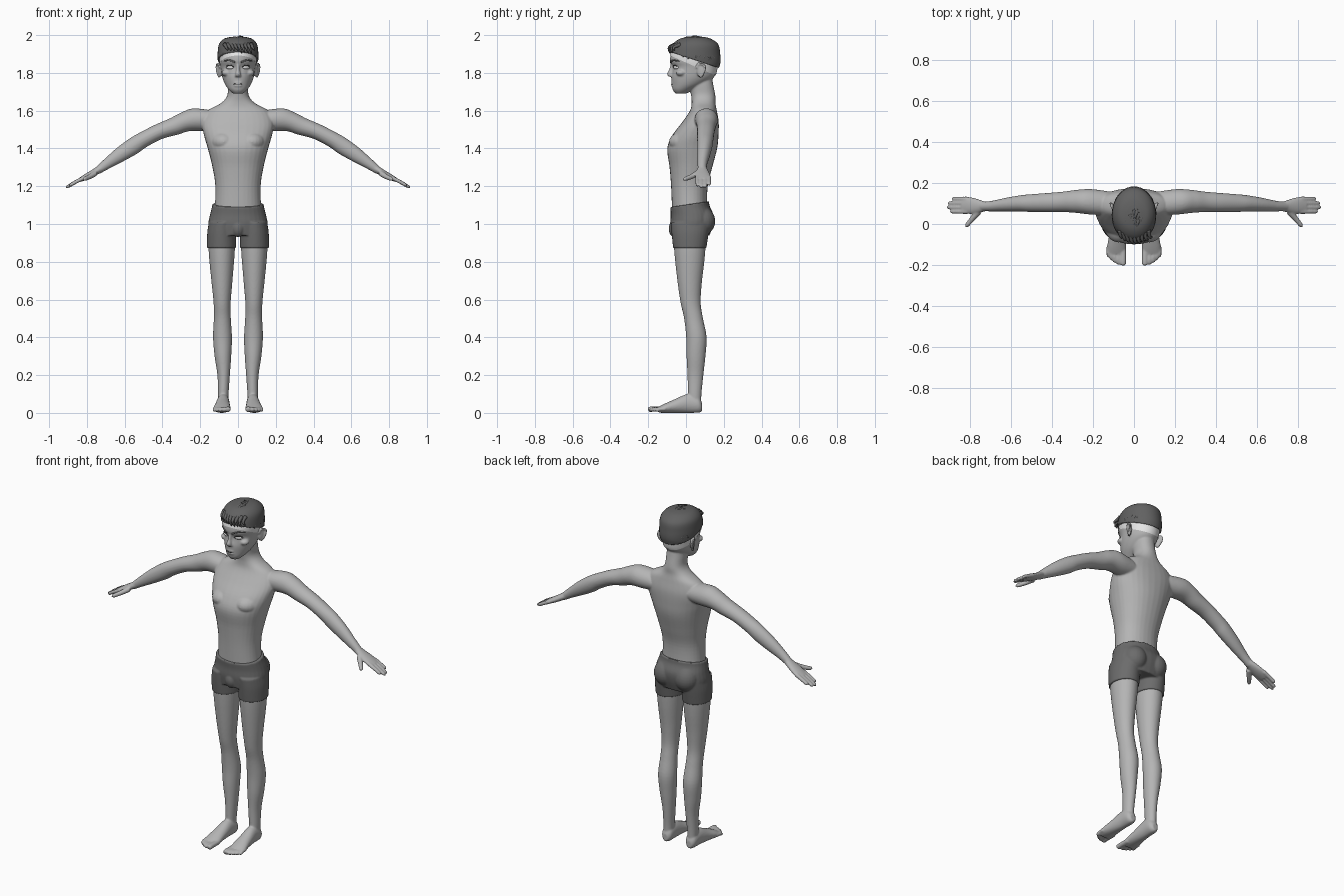
import bpy, bmesh, random
from math import sin, cos, pi, copysign, sqrt
from mathutils import Vector, Matrix, Euler

cube = bpy.data.objects.get("Cube")
if cube:
    bpy.data.objects.remove(cube, do_unlink=True)
random.seed(4)
X, Y, Z = Vector((1, 0, 0)), Vector((0, 1, 0)), Vector((0, 0, 1))


def material(name, grey):
    m = bpy.data.materials.new(name)
    m.use_nodes = True
    m.diffuse_color = (grey, grey, grey, 1)
    m.node_tree.nodes["Principled BSDF"].inputs["Base Color"].default_value = (grey, grey, grey, 1)
    return m


skin = material("skin", .46)
fabric = material("shorts_fabric", .15)
hair_dark = material("dark_hair", .12)
pale = material("pale_scalp", .8)
white = material("eye_white", .85)
line = material("lash_and_lip_line", .05)


def spline(points, steps=5):
    """Catmull-Rom through tuples of any length."""
    p = [points[0], *points, points[-1]]
    out = []
    for i in range(1, len(p) - 2):
        for j in range(steps):
            t = j / steps
            out.append([.5 * (2 * b + (c - a) * t + (2 * a - 5 * b + 4 * c - d) * t * t
                              + (3 * b - a - 3 * c + d) * t ** 3)
                        for a, b, c, d in zip(*p[i - 1:i + 3])])
    return out + [list(points[-1])]


def skin_rings(bm, rings):
    rows = [[bm.verts.new(co) for co in ring] for ring in rings]
    n = len(rows[0])
    for a, b in zip(rows, rows[1:]):
        for i in range(n):
            bm.faces.new((a[i], a[(i + 1) % n], b[(i + 1) % n], b[i]))
    bm.faces.new(rows[0])
    bm.faces.new(rows[-1])


def loft(bm, sections, u=X, v=Y, side=1, power=2, n=32):
    """Sections are (x, y, z, radius along u, radius along v)."""
    def bend(c):
        return copysign(abs(c) ** (2 / power), c)
    rings = []
    for x, y, z, ru, rv in spline(sections):
        ring = [Vector((x, y, z)) + u * ru * bend(cos(k * 2 * pi / n)) + v * rv * bend(sin(k * 2 * pi / n))
                for k in range(n)]
        rings.append([(c.x * side, c.y, c.z) for c in ring])
    skin_rings(bm, rings)


def sweep(bm, points, r0, r1, side=1, n=10, steps=5):
    """Round tapering strand with a rounded tip."""
    path = [Vector((x * side, y, z)) for x, y, z in spline(points, steps)]
    span = (path[-1] - path[0]).normalized()
    ref = X if abs(span.z) > .7 else Z
    rings = []
    for i, c in enumerate(path):
        t = i / (len(path) - 1)
        d = path[min(i + 1, len(path) - 1)] - path[max(i - 1, 0)]
        a = d.cross(ref).normalized()
        b = d.cross(a).normalized()
        r = (r0 + (r1 - r0) * t) * sqrt(max(.05, 1 - max(0, (t - .8) / .2) ** 2))
        rings.append([c + r * (a * cos(k * 2 * pi / n) + b * sin(k * 2 * pi / n)) for k in range(n)])
    skin_rings(bm, rings)


def blob(bm, loc, radii, side=1, turn=0):
    m = Matrix.LocRotScale(Vector((loc[0] * side, loc[1], loc[2])), Euler((0, 0, turn * side)), Vector(radii))
    bmesh.ops.create_uvsphere(bm, u_segments=24, v_segments=14, radius=1, matrix=m)


def cut(bm, co, no, cap=True):
    """Keep what lies on the normal's side of a plane."""
    bmesh.ops.bisect_plane(bm, geom=bm.verts[:] + bm.edges[:] + bm.faces[:],
                           plane_co=co, plane_no=no, clear_inner=True)
    if cap:
        bmesh.ops.holes_fill(bm, edges=[e for e in bm.edges if e.is_boundary])


def finish(bm, name, mat, voxel=0, smooth=4):
    bmesh.ops.recalc_face_normals(bm, faces=bm.faces[:])
    for f in bm.faces:
        f.smooth = True
    mesh = bpy.data.meshes.new(name)
    bm.to_mesh(mesh)
    bm.free()
    mesh.materials.append(mat)
    ob = bpy.data.objects.new(name, mesh)
    bpy.context.scene.collection.objects.link(ob)
    if voxel:
        r = ob.modifiers.new("fuse", 'REMESH')
        r.mode, r.voxel_size, r.use_smooth_shade = 'VOXEL', voxel, True
        s = ob.modifiers.new("soften", 'SMOOTH')
        s.factor, s.iterations = .5, smooth
    return ob


# Head profile: height, front, back, half width
HEAD = [(1.69, -.055, 0, .026), (1.71, -.07, .04, .048), (1.74, -.074, .1, .069),
        (1.78, -.077, .15, .084), (1.83, -.07, .165, .092), (1.86, -.084, .172, .096),
        (1.9, -.08, .17, .097), (1.94, -.06, .16, .09), (1.97, -.02, .12, .062), (1.98, .03, .08, .022)]


def head(bm, grow=0):
    loft(bm, [(0, (f + b) / 2, z + (grow if z > 1.93 else 0), w + grow, (b - f) / 2 + grow)
              for z, f, b, w in HEAD], n=40)


# Body: torso and neck
body = bmesh.new()
loft(body, [(0, .03, .98, .14, .1), (0, .02, 1.08, .124, .094), (0, .018, 1.2, .12, .097),
            (0, .026, 1.3, .135, .113), (0, .033, 1.4, .16, .132), (0, .05, 1.47, .18, .122),
            (0, .077, 1.54, .19, .096), (0, .092, 1.6, .16, .071), (0, .093, 1.64, .09, .063),
            (0, .091, 1.68, .057, .064), (0, .08, 1.74, .054, .064), (0, .075, 1.8, .05, .06)], power=2.2)
head(body)
# Nose and lips
loft(body, [(0, -.068, 1.855, .009, .012), (0, -.075, 1.82, .009, .014),
            (0, -.083, 1.795, .014, .018), (0, -.078, 1.78, .016, .014)])
for z in (1.748, 1.733):
    blob(body, (0, -.068, z), (.024, .011, .008))

arm_up = Vector((.45, 0, .89))
for s in (1, -1):
    # Arm
    loft(body, [(.12, .1, 1.55, .058, .06), (.21, .108, 1.552, .062, .067), (.28, .11, 1.54, .056, .054),
                (.34, .108, 1.516, .05, .048), (.42, .105, 1.488, .046, .042), (.5, .102, 1.447, .043, .042),
                (.55, .1, 1.415, .04, .045), (.62, .094, 1.37, .034, .04), (.69, .087, 1.322, .026, .029),
                (.74, .085, 1.285, .022, .021)], Y, arm_up, s)
    # Palm, fingers and thumb
    loft(body, [(.72, .085, 1.298, .022, .02), (.76, .087, 1.274, .034, .018),
                (.8, .09, 1.252, .041, .016), (.835, .091, 1.234, .036, .012)], Y, arm_up, s)
    for y, tip in zip((.06, .081, .102, .123), (.895, .912, .907, .885)):
        drop = 1.245 - (tip - .82) * .58
        sweep(body, [(.81, y, 1.247), (.86, y, 1.222), (tip, y, drop)], .0115, .0095, s)
    sweep(body, [(.755, .06, 1.268), (.79, .022, 1.248), (.82, -.015, 1.235)], .016, .0105, s)
    # Leg
    loft(body, [(.078, .045, .04, .026, .035), (.078, .046, .1, .028, .036), (.076, .05, .2, .033, .042),
                (.08, .053, .3, .044, .05), (.082, .055, .4, .05, .054), (.083, .04, .5, .045, .05),
                (.084, .025, .58, .045, .053), (.085, .02, .68, .054, .063), (.086, .02, .8, .065, .077),
                (.086, .02, .88, .07, .084), (.085, .02, .97, .07, .09)], side=s)
    # Foot and toes
    loft(body, [(.078, .085, .03, .016, .022), (.078, .065, .043, .031, .042), (.079, .01, .05, .034, .05),
                (.082, -.06, .036, .04, .036), (.085, -.11, .025, .046, .025),
                (.085, -.145, .017, .044, .016)], X, Z, s)
    for x, tip, r in zip((.053, .076, .094, .11, .125), (.2, .195, .186, .174, .16),
                         (.015, .011, .0105, .01, .0095)):
        sweep(body, [(x, -.11, .02), (x, .02 - tip, .02), (x, -tip, r)], r, r, s)
    # Ear with a raised rim
    blob(body, (.098, .078, 1.81), (.008, .022, .036), s, -.3)
    sweep(body, [(.096, .056, 1.825), (.104, .072, 1.849), (.114, .098, 1.838),
                 (.112, .098, 1.81), (.1, .076, 1.772)], .0055, .006, s)
    # Chest muscle and cheekbone
    blob(body, (.075, .01, 1.435), (.075, .1, .06), s)
    blob(body, (.06, -.025, 1.8), (.027, .028, .018), s, .6)
finish(body, "body", skin, .005)

# Shorts: hips, seat, front panel and legs, trimmed at the waist
shorts = bmesh.new()
loft(shorts, [(0, .025, .94, .15, .1), (0, .03, 1, .157, .113), (0, .032, 1.05, .148, .113),
              (0, .02, 1.1, .136, .104), (0, .02, 1.16, .13, .102)], power=2.2)
cut(shorts, (0, .02, 1.105), (0, .15, -1))
blob(shorts, (0, -.06, .975), (.034, .032, .045))
for s in (1, -1):
    blob(shorts, (.068, .085, 1.015), (.068, .07, .075), s)
    loft(shorts, [(.087, .02, .872, .077, .088), (.087, .022, .95, .076, .098),
                  (.084, .025, 1.01, .07, .105)], side=s)
finish(shorts, "shorts", fabric, .005, 3)

# Close-cropped scalp under the hair
scalp = bmesh.new()
head(scalp, .003)
cut(scalp, (0, -.08, 1.89), (0, .44, 1), cap=False)
finish(scalp, "scalp", pale)

# Hair mass with layered locks
hair = bmesh.new()
head(hair, .011)
cut(hair, (0, -.08, 1.91), (0, .33, 1))
centre, size = Vector((0, .045, 1.875)), Vector((.106, .134, .114))
count = 0
while count < 190:
    d = Vector([random.uniform(-1, 1) for _ in range(3)]).normalized()
    root = centre + d * size
    if root.z + .33 * root.y < 1.905:
        continue
    count += 1
    top = d.z > .55
    flow = Vector((random.uniform(-.5, .5), -1, .1)) if top else Vector((d.x * .2, -.25, -.8))
    reach = random.uniform(.3, .55) if top else random.uniform(.15, .3)
    lift = random.uniform(.01, .07) if top else .02
    pts = []
    for k in range(4):
        q = (d + flow * reach * k / 3).normalized() * (.96 + lift * sin(k * pi / 3.5))
        pts.append(centre + q * size)
    sweep(hair, pts, .012 if top else .009, .003, n=6, steps=3)
# Fringe tips over the forehead
for i in range(9):
    x = -.07 + i * .0175
    y = -.085 + 5 * x * x
    sweep(hair, [(x, y + .03, 1.95), (x + .008, y - .004, 1.935),
                 (x + .02, y, random.uniform(1.9, 1.92))], .012, .003, n=6)
finish(hair, "hair", hair_dark)

# Eyes, lashes, brows and mouth line
eyes, lashes, brows = bmesh.new(), bmesh.new(), bmesh.new()
for s in (1, -1):
    blob(eyes, (.042, -.052, 1.829), (.023, .011, .01), s, .55)
    sweep(lashes, [(.022, -.067, 1.83), (.034, -.067, 1.839), (.048, -.06, 1.84),
                   (.063, -.043, 1.834)], .002, .003, s, 8)
    sweep(brows, [(.016, -.08, 1.856), (.045, -.068, 1.867), (.076, -.036, 1.862)], .006, .004, s, 8)
finish(eyes, "eyes", white)
finish(lashes, "eyelashes", line)
finish(brows, "eyebrows", hair_dark)
mouth = bmesh.new()
sweep(mouth, [(-.022, -.072, 1.741), (0, -.0775, 1.74), (.022, -.072, 1.741)], .002, .002, n=8)
finish(mouth, "mouth_line", line)
